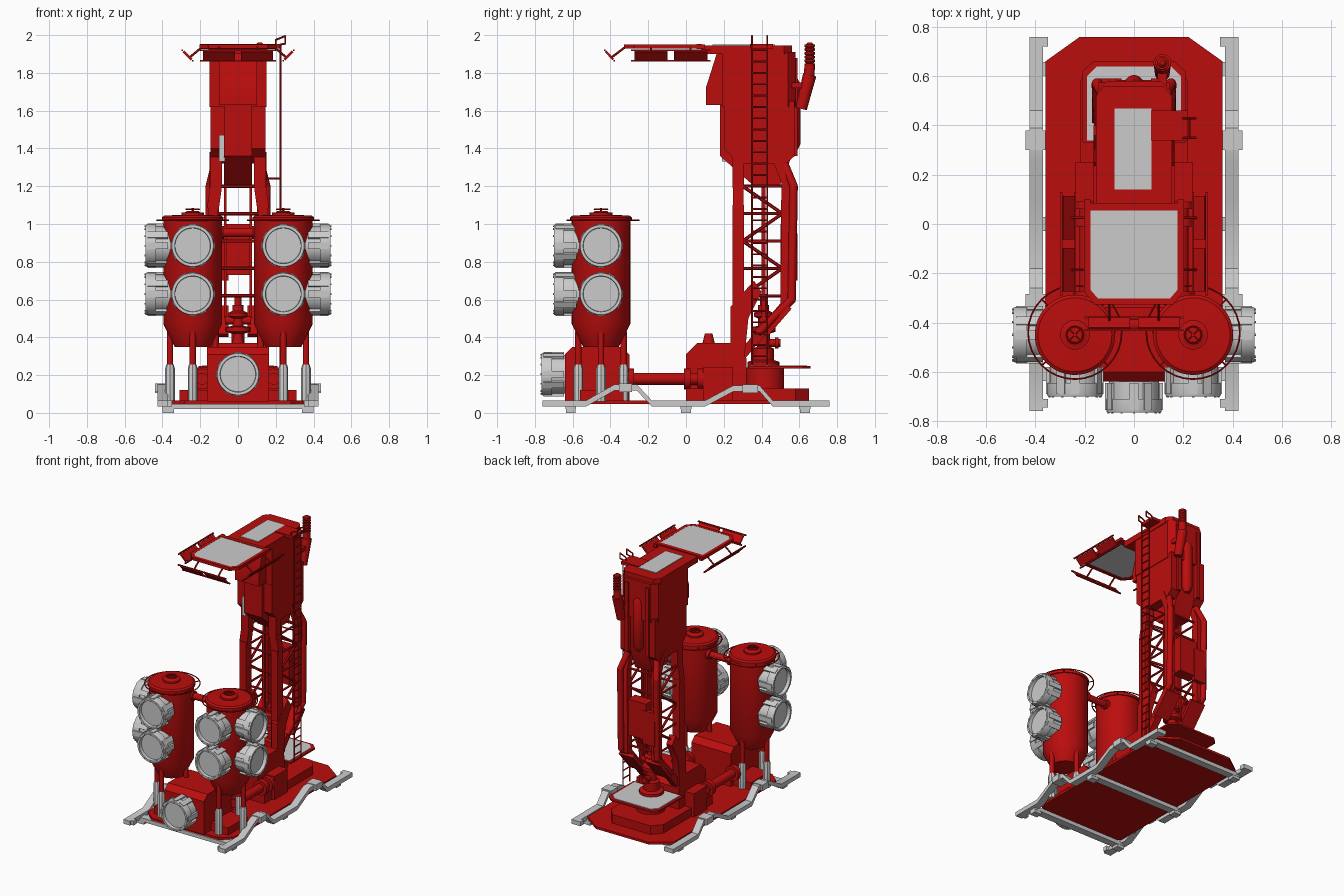
import bpy, bmesh, math
from mathutils import Vector as V, Matrix as M

if "Cube" in bpy.data.objects:
    bpy.data.objects.remove(bpy.data.objects["Cube"])

red = bpy.data.materials.new("red_paint")
red.diffuse_color = (0.5, 0.004, 0.004, 1)
red.use_nodes = True
red.node_tree.nodes["Principled BSDF"].inputs["Base Color"].default_value = red.diffuse_color


def part(name, geoms, mirror=False, mat=red):
    """One object made from several geometry adders, optionally mirrored over x."""
    bm = bmesh.new()
    for g in geoms:
        g(bm)
    bmesh.ops.recalc_face_normals(bm, faces=bm.faces[:])
    me = bpy.data.meshes.new(name)
    bm.to_mesh(me)
    bm.free()
    ob = bpy.data.objects.new(name, me)
    bpy.context.collection.objects.link(ob)
    if mat:
        me.materials.append(mat)
    if mirror:
        ob.modifiers.new("mirror", 'MIRROR')
    bpy.context.view_layer.objects.active = ob
    bpy.ops.object.select_all(action='DESELECT')
    ob.select_set(True)
    bpy.ops.object.shade_smooth_by_angle(angle=math.radians(35))
    return ob


def box(x0, x1, y0, y1, z0, z1):
    m = M.Translation(((x0+x1)/2, (y0+y1)/2, (z0+z1)/2)) @ M.Diagonal((x1-x0, y1-y0, z1-z0, 1))
    return lambda bm: bmesh.ops.create_cube(bm, size=1, matrix=m)


def prism(axis, pts, a, b):
    """Extrude a profile: (y, z) along x or (x, y) along z."""
    def f(bm):
        at = (lambda p, t: (t, *p)) if axis == 'x' else (lambda p, t: (*p, t))
        lo, hi = [[bm.verts.new(at(p, t)) for p in pts] for t in (a, b)]
        bm.faces.new(lo)
        bm.faces.new(hi)
        for i in range(len(pts)):
            j = (i+1) % len(pts)
            bm.faces.new((lo[i], lo[j], hi[j], hi[i]))
    return f


def aim(p, d):
    return M.Translation(p) @ V(d).to_track_quat('Z', 'Y').to_matrix().to_4x4()


def beam(p, q, w, h):
    p, q = V(p), V(q)
    m = aim((p+q)/2, q-p) @ M.Diagonal((w, h, (q-p).length, 1))
    return lambda bm: bmesh.ops.create_cube(bm, size=1, matrix=m)


def cyl(p, q, r, r2=None, n=16):
    p, q = V(p), V(q)
    return lambda bm: bmesh.ops.create_cone(bm, cap_ends=True, segments=n, radius1=r, radius2=r if r2 is None else r2,
                                            depth=(q-p).length, matrix=aim((p+q)/2, q-p))


def tube(path, r, n=10):
    def f(bm):
        for p, q in zip(path, path[1:]):
            cyl(p, q, r, n=n)(bm)
        for p in path[1:-1]:
            bmesh.ops.create_uvsphere(bm, u_segments=n, v_segments=6, radius=r, matrix=M.Translation(p))
    return f


def lathe(prof, c, d=(0, 0, 1), n=40):
    def f(bm):
        m = aim(c, d)
        rings = [[bm.verts.new(m @ V((r*math.cos(6.28319*i/n), r*math.sin(6.28319*i/n), z))) for i in range(n)]
                 for r, z in prof]
        bm.faces.new(rings[0])
        bm.faces.new(rings[-1])
        for a, b in zip(rings, rings[1:]):
            for i in range(n):
                bm.faces.new((a[i], a[i-1], b[i-1], b[i]))
    return f


def port(c, d):
    """Round hatch: stepped barrel, recessed disc, clamps and bolts."""
    def f(bm):
        lathe([(.102, .09), (.102, .195), (.113, .195), (.113, .24), (.11, .25), (.095, .25), (.093, .225), (.01, .225)], c, d)(bm)
        m = aim(c, d)
        for i in range(12):
            r = m @ M.Rotation(i*math.pi/6, 4, 'Z')
            bmesh.ops.create_cone(bm, cap_ends=True, segments=6, radius1=.005, radius2=.005, depth=.01,
                                  matrix=r @ M.Translation((.103, 0, .25)))
            if i % 3 != 1:
                bmesh.ops.create_cube(bm, size=1, matrix=r @ M.Translation((.11, 0, .185)) @ M.Diagonal((.014, .036, .11, 1)))
    return f


# Skids, clamps and cross bars
track = [(-.76, .065), (-.53, .065), (-.38, .15), (-.26, .15), (-.18, .065), (.1, .065), (.25, .145), (.39, .145), (.46, .065), (.76, .065)]
part("skid_rail", [prism('x', track + [(y, z-.032) for y, z in reversed(track)], .37, .425),
                   box(.35, .425, .72, .76, .033, .065), box(.35, .425, -.745, -.71, .033, .065)], True, None)
part("skid_clamps", [box(.36, .44, .3, .38, .105, .15), box(.36, .44, -.355, -.285, .11, .155)], True, None)
part("cross_bars", [box(-.4, .4, y-.028, y+.028, .02, .048) for y in (-.61, 0, .63)]
     + [box(s*.37-.03, s*.37+.03, y-.026, y+.026, 0, .04) for s in (-1, 1) for y in (-.61, 0, .63)], mat=None)

# Base plate and rear turntable
part("base_plate", [prism('z', [(-.36, -.56), (-.28, -.63), (.28, -.63), (.36, -.56), (.36, .66), (.22, .76), (-.22, .76), (-.36, .66)], .048, .065)])
part("rear_plinth", [prism('z', [(-.22, .0), (.22, .0), (.22, .58), (.16, .65), (-.16, .65), (-.22, .58)], .06, .13),
                     cyl((0, .42, .13), (0, .42, .24), .1, n=32)])
octo = [(-.19, .34), (.19, .34), (.19, .6), (.15, .64), (-.15, .64), (-.19, .6)]
part("deck_rim", [prism('z', [(x*1.1, y+(.02 if y > .4 else -.01)) for x, y in octo], .235, .247)])
part("deck_panel", [prism('z', octo, .24, .251)], mat=None)
part("slew_column", [lathe([(.085, .24), (.085, .27), (.055, .28), (.055, .34), (.035, .35), (.035, .42), (.065, .43), (.065, .455), (.03, .46),
                            (.03, .5), (.05, .51), (.05, .53), (.03, .54), (.03, .57), (.018, .57), (.018, .63)], (0, .41, 0), n=24),
                     cyl((-.07, .41, .49), (.07, .41, .49), .022),
                     cyl((0, .41, .37), (0, .5, .37), .02), cyl((0, .47, .37), (0, .49, .37), .03)])

# Machine block between tanks and tower
part("pump_block", [prism('x', [(.0, .06), (0, .31), (.06, .37), (.24, .37), (.32, .29), (.32, .06)], -.165, .165),
                    box(-.24, .24, .09, .25, .06, .24), cyl((0, .12, .36), (0, .12, .42), .035, .02)])
part("feed_pipe", [cyl((.19, -.32, .18), (.19, .1, .18), .032, n=20)]
     + [cyl((.19, y, .18), (.19, y+.035, .18), .055, n=20) for y in (-.31, -.01, .06)], True)

# Front lock box and hatch
part("front_box", [prism('x', [(-.64, .06), (-.64, .31), (-.6, .35), (-.34, .35), (-.3, .31), (-.3, .06)], -.165, .165),
                   box(-.31, .31, -.56, -.33, .06, .12)])
part("front_port", [port((0, -.515, .205), (0, -1, 0))], mat=None)

# Tanks with legs, lids, wheels and hatches
tx, ty = .24, -.45
part("tank", [lathe([(.05, .35), (.095, .35), (.155, .47), (.155, 1.015), (.163, 1.015), (.163, 1.035), (.15, 1.045),
                     (.06, 1.048), (.06, 1.06), (.04, 1.062), (.03, 1.07), (.01, 1.07)], (tx, ty, 0), n=48)], True)
around = [(tx+.19*math.cos(i*math.pi/16), ty+.01+.19*math.sin(i*math.pi/16), 1.02) for i in range(33)]
part("tank_rail", [tube(around, .004, 6)]
     + [cyl((tx, ty, 1.02), around[k], .004, n=6) for k in range(4, 32, 8)], True)
wheel = [(tx+.035*math.cos(i*math.pi/8), ty+.035*math.sin(i*math.pi/8), 1.078) for i in range(17)]
part("tank_wheel", [tube(wheel, .004, 6), cyl((tx, ty, 1.06), (tx, ty, 1.085), .006)]
     + [cyl(wheel[k], wheel[k+8], .004, n=6) for k in (2, 6)], True)
feet = [(tx+.12*a, ty+.12*b) for a, b in ((1, 0), (-1, 0), (0, 1), (0, -1))]
part("tank_leg_rods", [cyl((x, y, .2), (x, y, .43), .017, n=12) for x, y in feet], True)
part("tank_leg_sleeves", [lathe([(.026, .06), (.026, .235), (.02, .255)], (x, y, 0), n=8) for x, y in feet], True, None)
part("tank_ports", [port((tx, ty, z), d) for z in (.63, .885) for d in ((0, -1, 0), (1, 0, 0))], True, None)
part("tank_link_pipe", [cyl((-.15, -.41, .955), (.15, -.41, .955), .024),
                        cyl((-.1, -.41, .955), (-.075, -.41, .955), .035), cyl((.075, -.41, .955), (.1, -.41, .955), .035)])

# Tower legs, bracing and lattice
part("front_leg", [box(.105, .16, .245, .308, .1, 1.1), beam((.133, .277, 1.08), (.115, .277, 1.21), .055, .063),
                   box(.085, .145, .245, .308, 1.19, 1.65)], True)
rear = [(.26, .3), (.5, .58), (.505, 1.22), (.44, 1.38)]
part("rear_leg", [prism('x', rear + [(y+.055, z-.01) for y, z in reversed(rear)], .1, .15)], True)
part("foot_gusset", [prism('x', [(.235, .3), (.235, .56), (.36, .7), (.4, .64), (.33, .5), (.31, .3)], .115, .165)], True)
zs = [.62+.145*i for i in range(5)]
lat = [cyl((.13, .3, z), (.13, .51, z), .008, n=6) for z in zs]
lat += [cyl((.13, (.3, .51)[i % 2], zs[i]), (.13, (.51, .3)[i % 2], zs[i+1]), .009, n=6) for i in range(4)]
part("side_lattice", lat + [box(.06, .075, .4, .42, .5, 1.25)], True)
part("cross_struts", [cyl((-.13, y, z), (.13, y, z), .009, n=6) for z in zs for y in (.277, .52)])
part("tower_pipe", [tube([(.14, .38, .42), (.15, .56, .6), (.15, .57, 1.2), (.12, .52, 1.32), (.12, .5, 1.45)], .022, 12)], True)
part("control_panel", [box(-.075, .075, .5, .585, .73, 1.0), box(-.15, -.05, .56, .59, .7, .95)])
part("slant_panel", [beam((.11, .42, .41), (.11, .55, .56), .12, .025)], True)

# Head housing
part("head_core", [prism('x', [(.18, 1.36), (.18, 1.64), (.56, 1.64), (.56, 1.36), (.5, 1.21), (.35, 1.21)], -.075, .075)])
part("head_sides", [prism('x', [(.2, 1.4), (.2, 1.65), (.575, 1.65), (.575, 1.36), (.53, 1.32), (.28, 1.32)], .07, .145)], True)
part("head_shroud", [prism('z', [(-.15, .19), (.15, .19), (.15, .54), (.11, .58), (-.11, .58), (-.15, .54)], 1.62, 1.91)])
part("head_visor", [prism('x', [(.2, 1.63), (.105, 1.63), (.105, 1.72), (.165, 1.91), (.2, 1.91)], -.1, .1)])
part("front_sensor", [box(-.1, -.07, .19, .24, 1.33, 1.47)], mat=None)
part("rear_muffler", [lathe([(.02, 1.38), (.04, 1.42), (.04, 1.74), (.02, 1.78)], (0, .565, 0), n=20)])
part("rear_ribs", [box(.07, .1, .57, .59, 1.36, 1.88)], True)

# Roof and canopy
part("roof", [prism('z', [(-.155, .08), (.155, .08), (.155, .52), (.12, .56), (-.12, .56), (-.155, .52)], 1.9, 1.945)])
part("roof_panel", [box(-.08, .072, .14, .47, 1.93, 1.95)], mat=None)
part("canopy_panel", [prism('z', [(-.187, .055), (-.187, -.27), (-.15, -.31), (.15, -.31), (.187, -.27), (.187, .055)], 1.936, 1.95)], mat=None)
z = 1.94
part("canopy_frame", [beam((.19, .1, z), (.19, -.275, z), .025, .022), beam((.195, -.265, z), (.148, -.32, z), .025, .022),
                      beam((0, -.315, z), (.155, -.315, z), .025, .022), beam((0, .07, z), (.2, .07, z), .03, .025)], True)


# Tilted lamp strips hung around the canopy
def lamp(p, q, out):
    p, q, o = V(p), V(q), V(out)
    g = [beam(p+o*t, q+o*t, .009, .009) for t in (0, 1)]
    for t in (.25, .75):
        c = p.lerp(q, t)
        g.append(beam(c+o*.1, c+o*.9, (q-p).length*.42, .012))
        c += o*.3
        g.append(cyl(c, (c.x*.75 if abs(o.x) else c.x, c.y*.82 if abs(o.y) else c.y, 1.935), .006, n=6))
    return g


part("side_lamps", lamp((.24, -.29, 1.865), (.24, .13, 1.865), (.055, 0, .055)), True)
part("front_lamps", lamp((-.2, -.38, 1.865), (.2, -.38, 1.865), (0, -.05, .055)))

# Exhaust stack at the rear
part("exhaust", [lathe([(.012, 1.82), (.022, 1.83)] + [(r, 1.84+.02*i+d) for i in range(6) for r, d in ((.028, 0), (.028, .01), (.02, .011))]
                       + [(.01, 1.962)], (.115, .655, 0), n=20),
                 cyl((.115, .655, 1.84), (.115, .65, 1.75), .028), cyl((.115, .655, 1.79), (.115, .61, 1.61), .036, .03),
                 box(.095, .135, .56, .65, 1.72, 1.75)])

# Ladder with brackets and top hoop
part("ladder", [tube([(.225, y, .25), (.225, y, 1.95), (.25, y, 1.955), (.25, y, 1.995), (.2, y, 1.975), (.2, y, 1.93)], .005, 8) for y in (.35, .43)]
     + [cyl((.225, .35, .3+.06*i), (.225, .43, .3+.06*i), .005, n=6) for i in range(28)]
     + [cyl((.1, y, 1.24), (.225, y, 1.24), .005, n=6) for y in (.35, .43)]
     + [box(.07, .22, .34, .46, 1.93, 1.952)])
